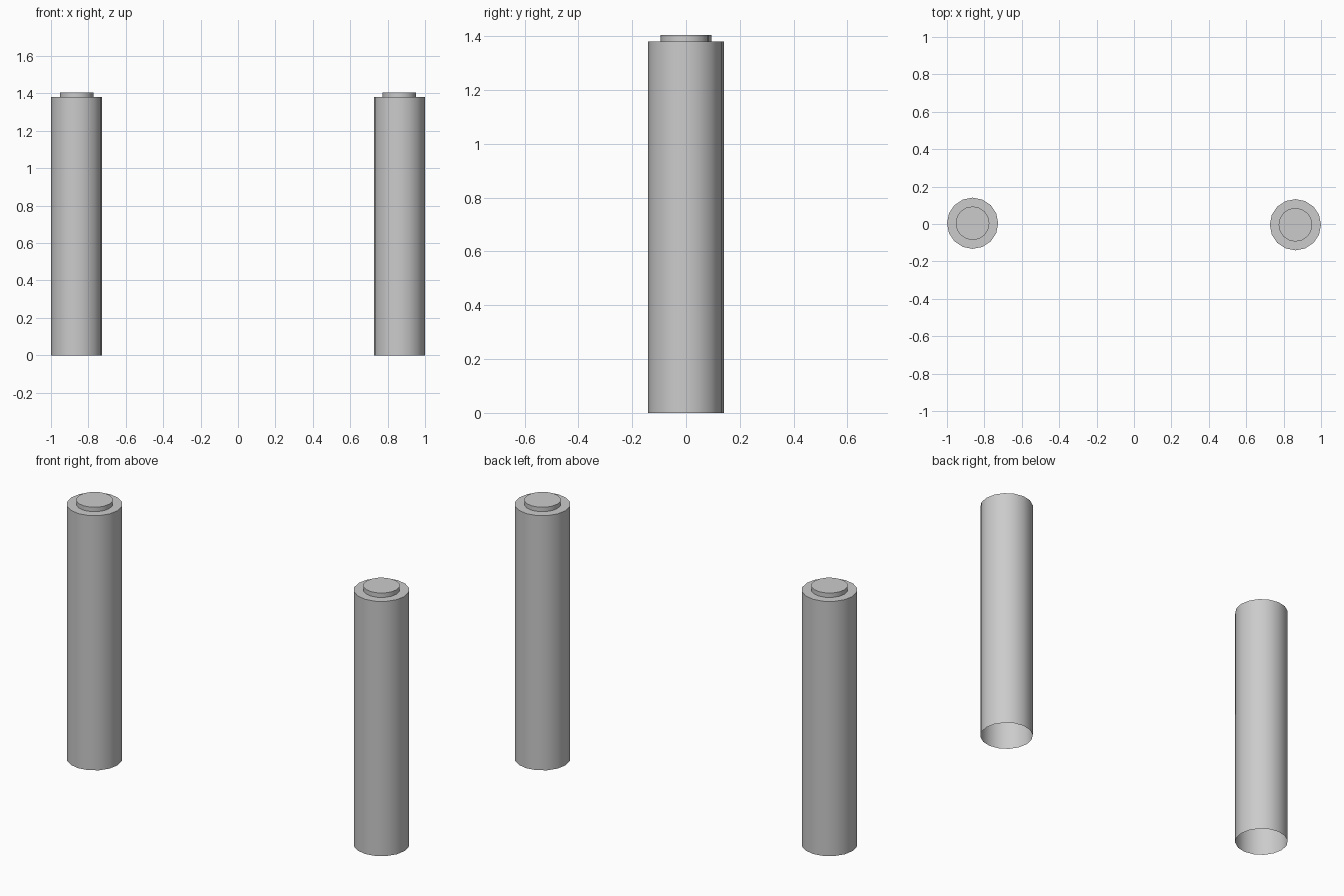
import bpy, bmesh, math

if "Cube" in bpy.data.objects:
    bpy.data.objects.remove(bpy.data.objects["Cube"])

SIDES = 16


def open_cylinder(name, x, y, radius, z0, z1):
    """Cylinder with a closed top and an open bottom."""
    bm = bmesh.new()
    bmesh.ops.create_cone(bm, cap_ends=True, segments=SIDES,
                          radius1=radius, radius2=radius, depth=z1 - z0)
    bm.normal_update()
    bottom = [f for f in bm.faces if f.normal.z < -0.9]
    bmesh.ops.delete(bm, geom=bottom, context='FACES')
    mesh = bpy.data.meshes.new(name)
    bm.to_mesh(mesh)
    bm.free()
    obj = bpy.data.objects.new(name, mesh)
    obj.location = (x, y, (z0 + z1) / 2)
    bpy.context.collection.objects.link(obj)
    bpy.ops.object.select_all(action='DESELECT')
    obj.select_set(True)
    bpy.context.view_layer.objects.active = obj
    bpy.ops.object.shade_smooth_by_angle(angle=math.radians(35))
    return obj


# two matching posts, the left one set very slightly further back
for side, x, y in (("left", -0.863, 0.004), ("right", 0.863, -0.004)):
    # hollow post
    open_cylinder(side + "_post", x, y, 0.137, 0.0, 1.38)
    # raised disc on top
    open_cylinder(side + "_top_disc", x, y, 0.09, 1.38, 1.404)
